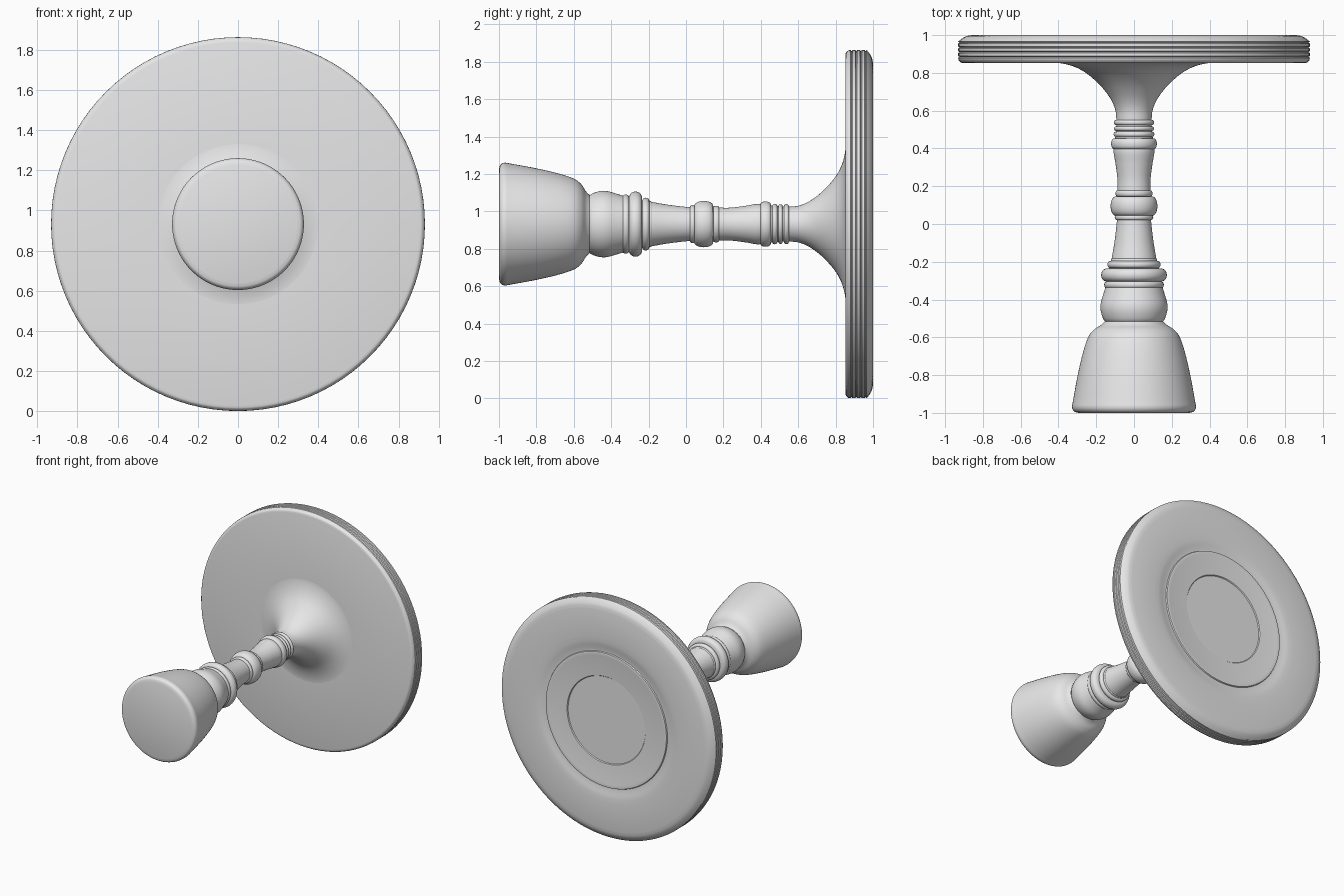
import bpy, bmesh, math
from mathutils import Vector

cube = bpy.data.objects.get("Cube")
if cube:
    bpy.data.objects.remove(cube, do_unlink=True)

CENTRE = 0.932
SIDES = 96

grey = bpy.data.materials.new("plain grey")
grey.use_nodes = True
grey.diffuse_color = (0.8, 0.8, 0.8, 1)
grey.node_tree.nodes["Principled BSDF"].inputs["Base Color"].default_value = (0.8, 0.8, 0.8, 1)


def curve(points, steps=5):
    """Smooth curve through (y, radius) points."""
    pts = [Vector(p) for p in points]
    pts = [2 * pts[0] - pts[1]] + pts + [2 * pts[-1] - pts[-2]]
    out = []
    for a, b, c, d in zip(pts, pts[1:], pts[2:], pts[3:]):
        for k in range(steps):
            t = k / steps
            p = b + (c - a) * t / 2
            p += (2 * a - 5 * b + 4 * c - d) * t * t / 2
            p += (3 * b - a - 3 * c + d) * t ** 3 / 2
            out.append(tuple(p))
    return out + [tuple(pts[-2])]


def lathe(name, profile):
    """Turn a (y, radius) profile around the y axis."""
    bm = bmesh.new()
    rings = []
    for y, r in profile:
        angles = [math.tau * i / SIDES for i in range(SIDES)]
        rings.append([bm.verts.new((r * math.cos(a), y, CENTRE + r * math.sin(a))) for a in angles])
    for a, b in zip(rings, rings[1:]):
        for i in range(SIDES):
            j = (i + 1) % SIDES
            bm.faces.new((a[i], b[i], b[j], a[j]))
    bmesh.ops.remove_doubles(bm, verts=bm.verts, dist=0.00001)
    mesh = bpy.data.meshes.new(name)
    bm.to_mesh(mesh)
    bm.free()
    mesh.materials.append(grey)
    obj = bpy.data.objects.new(name, mesh)
    bpy.context.collection.objects.link(obj)
    bpy.ops.object.select_all(action='DESELECT')
    obj.select_set(True)
    bpy.context.view_layer.objects.active = obj
    bpy.ops.object.shade_smooth_by_angle(angle=math.radians(35))
    return obj


def bead(name, y, half, inner, outer, steps=10):
    """Rounded ring around the stem."""
    arc = [math.pi * k / steps for k in range(steps + 1)]
    lathe(name, [(y - half * math.cos(a), inner + (outer - inner) * math.sin(a) ** 0.7) for a in arc])


# Bell-shaped foot with a rounded flat end
lathe("bell_foot", [(-1, 0)] + curve([
    (-1, 0.295), (-0.992, 0.317), (-0.97, 0.328), (-0.93, 0.322), (-0.8, 0.298), (-0.68, 0.27),
    (-0.6, 0.243), (-0.56, 0.213), (-0.535, 0.175), (-0.515, 0.155)]))

# Bulb above the foot
lathe("lower_bulb", curve([
    (-0.52, 0.15), (-0.5, 0.164), (-0.46, 0.176), (-0.42, 0.176), (-0.37, 0.162), (-0.33, 0.15)]))

# Turned stem
lathe("lower_stem", curve([(-0.34, 0.145), (-0.24, 0.128), (-0.18, 0.118), (-0.1, 0.104), (0, 0.092), (0.05, 0.09)]))
lathe("upper_stem", curve([
    (0.05, 0.09), (0.17, 0.088), (0.24, 0.088), (0.32, 0.098), (0.38, 0.108), (0.42, 0.104), (0.5, 0.095), (0.56, 0.093)]))

# Decorative rings
for name, y, half, inner, outer in [
    ("foot_ring_small", -0.322, 0.018, 0.14, 0.158),
    ("foot_ring_large", -0.27, 0.036, 0.13, 0.174),
    ("foot_ring_step", -0.215, 0.02, 0.115, 0.141),
    ("foot_ring_thin", -0.192, 0.01, 0.11, 0.123),
    ("middle_ring_lower", 0.035, 0.014, 0.088, 0.102),
    ("middle_ring", 0.095, 0.052, 0.088, 0.124),
    ("middle_ring_upper", 0.162, 0.016, 0.086, 0.098),
    ("top_ring_large", 0.425, 0.029, 0.1, 0.121),
    ("top_ring_first", 0.475, 0.014, 0.09, 0.108),
    ("top_ring_second", 0.505, 0.012, 0.09, 0.106),
    ("top_ring_third", 0.537, 0.014, 0.09, 0.107),
]:
    bead(name, y, half, inner, outer)

# Flare where the stem meets the disc
lathe("disc_flare", curve([
    (0.55, 0.093), (0.6, 0.098), (0.65, 0.117), (0.7, 0.15), (0.75, 0.195), (0.8, 0.255), (0.83, 0.31), (0.848, 0.37), (0.855, 0.43)]))

# Disc with fine grooves in its rim and stepped rings on its back
rim = []
for y in (0.885, 0.91, 0.935, 0.96):
    rim += [(y - 0.005, 0.931), (y, 0.924), (y + 0.005, 0.931)]
front_edge = curve([(0.852, 0.905), (0.856, 0.918), (0.868, 0.929)])
back_edge = curve([(0.97, 0.926), (0.983, 0.909), (0.994, 0.888), (1, 0.86)])
dish = curve([(1, 0.64), (0.997, 0.6), (0.99, 0.56), (0.987, 0.54)])
steps = [(0.987, 0.53), (0.996, 0.526), (0.998, 0.515), (0.995, 0.5),
         (0.995, 0.35), (0.994, 0.342), (0.987, 0.337), (0.987, 0)]
lathe("disc", [(0.852, 0.3)] + front_edge + rim + back_edge + dish + steps)
